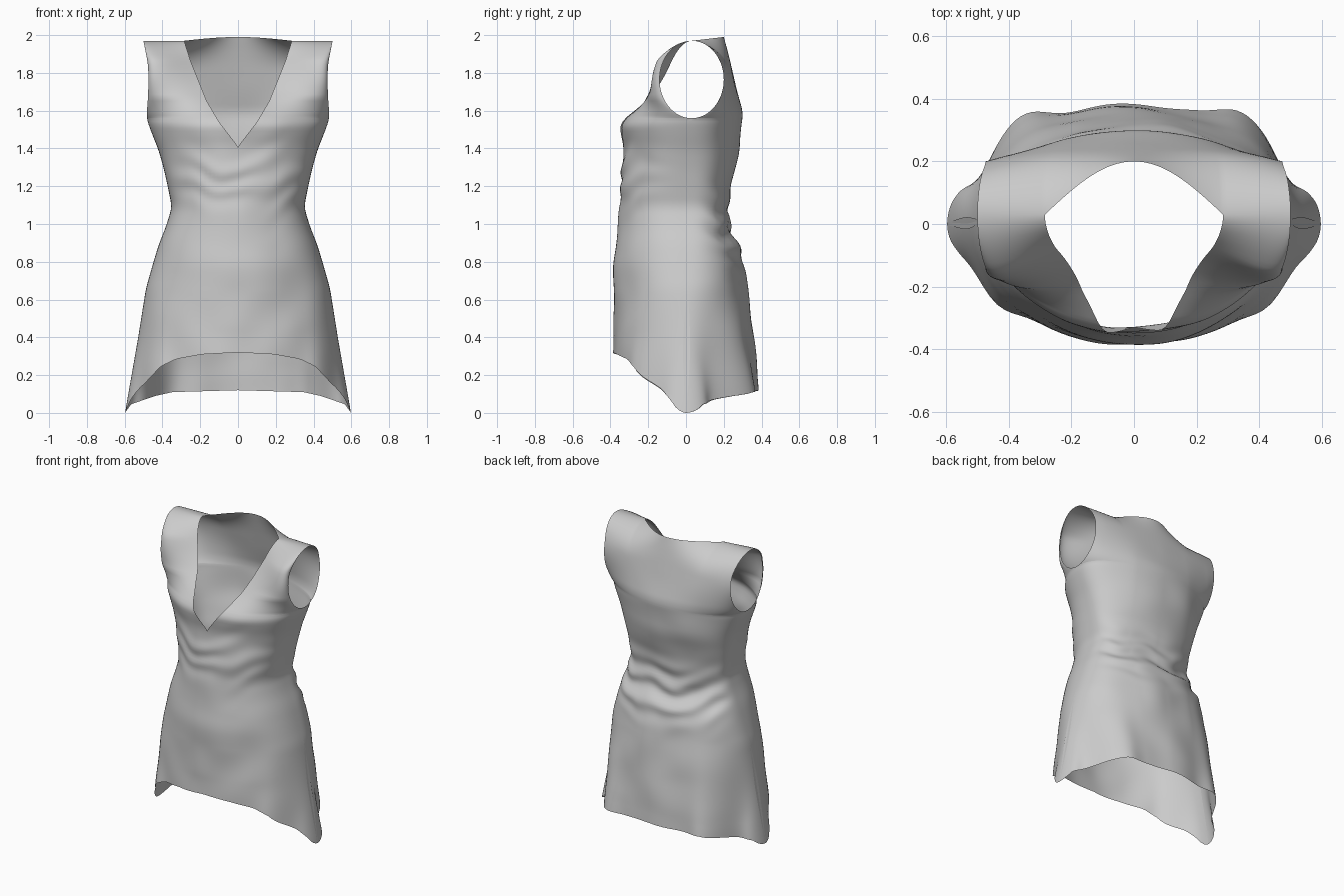
import bpy, bmesh
from math import sin, cos, pi, asin, sqrt, exp
from mathutils import Vector, noise

if "Cube" in bpy.data.objects:
    bpy.data.objects.remove(bpy.data.objects["Cube"])

# Profiles by height: half width, front depth, back depth, neckline half width
WIDTH = [(0, .6), (.2, .565), (.4, .53), (.67, .487), (.8, .45), (.9, .42), (1.0, .38), (1.1, .35),
         (1.2, .37), (1.3, .392), (1.4, .42), (1.5, .46), (1.57, .485), (1.7, .475), (1.85, .475), (2, .505)]
FRONT = [(0, -.385), (.33, -.385), (.8, -.38), (1.0, -.36), (1.2, -.345), (1.42, -.33),
         (1.48, -.345), (1.55, -.355), (1.62, -.27), (1.7, -.18), (1.8, -.1), (1.87, -.055), (1.95, -.005), (1.98, .03)]
BACK = [(0, .385), (.13, .385), (.4, .36), (.6, .335), (.78, .31), (.86, .295), (1.0, .22),
        (1.2, .235), (1.4, .285), (1.6, .30), (1.8, .25), (1.9, .225), (1.98, .2)]
NECK = [(1.42, 0), (1.55, .1), (1.66, .165), (1.87, .25), (1.98, .285)]
HEM_F = [(0, .33), (.35, .32), (.6, .295), (.74, .255), (.83, .19), (.92, .13), (.97, .08), (1, .01)]
HEM_B = [(0, .13), (.6, .12), (.75, .1), (.87, .075), (.96, .055), (1, .01)]

ARM_Z, ARM_H, ARM_Y, ARM_D = 1.775, .205, .03, .17   # armhole oval
PIT, TOP = ARM_Z - ARM_H, ARM_Z + ARM_H


def lin(table, v):
    if v <= table[0][0]:
        return table[0][1]
    for (a, fa), (b, fb) in zip(table, table[1:]):
        if v <= b:
            return fa + (fb - fa) * (v - a) / (b - a)
    return table[-1][1]


def soft(table, v, r=.03):
    r = min(r, max(0, TOP - v))
    return sum(lin(table, v + k * r) for k in (-1, -.5, 0, .5, 1)) / 5


def gauss(v, c, r):
    return exp(-((v - c) / r) ** 2)


def point(level, q, side, back):
    """Point on the cloth; q runs from the centre or neckline to the side."""
    top_s = NECK[-1][1] / soft(WIDTH, TOP)
    if back:
        inner = asin(top_s)
        th = inner * q * 2 if q < .5 else inner + (pi / 2 - inner) * (q - .5) * 2
    else:
        inner = asin(lin(NECK, level) / soft(WIDTH, level))
        th = inner + (pi / 2 - inner) * q
    s, c = sin(th), max(0, cos(th))
    hem = lin(HEM_B if back else HEM_F, s)
    z = hem + (level / .6) * (.6 - hem) if level < .6 else level
    x = side * soft(WIDTH, z) * s
    ax = abs(x)
    sign = 1 if back else -1
    # side seam below the armpit, armhole edge (distance k from the seam) above it
    seam = ARM_Y * min(1, z / PIT)
    k = ARM_D * sqrt(max(0, 1 - ((z - ARM_Z) / ARM_H) ** 2)) if z > PIT else 0
    depth = abs(soft(BACK if back else FRONT, z) - seam)
    flat = c ** (1 - .25 * gauss(z, 1.1, .4))
    rise = max(0, (z - 1.82) / (TOP - 1.82))
    bump = cos(pi / 2 * min(s / top_s, 1))
    if back:
        flat += (bump - flat) * rise ** 2
    y = seam + sign * sqrt(max(0, k * k + (depth * depth - k * k) * flat * flat))
    low = max(0, 1 - z / .7)
    wob = noise.noise(Vector((x * 5, z * 4, 1 if back else 5)))
    if back:
        z += .02 * bump * rise
        y += low * (.05 * gauss(ax, .35, .09) - .07 * gauss(ax, .5, .06))
        # hanging folds at the small of the back
        phase = z - .7 * x * x + .1 * x + .06 * wob
        power = (.7 + .9 * noise.noise(Vector((x * 3, z * 5, 7)))) * gauss(z, .96 + .5 * x * x, .15)
        y += .02 * sin(2 * pi * phase / .14) * power * min(1, c * 1.6)
    else:
        y += low * (.035 * gauss(ax, .52, .05) - .03 * gauss(ax, .42, .06))
        if z > 1.58:
            y -= .045 * sin(pi * q) * min(1, (z - 1.58) / .1) * min(1, (TOP - z) / .1)
        # soft creases spreading down from the bust
        phase = z - .3 * ax + .09 * wob
        y += .005 * sin(2 * pi * phase / .15) * gauss(z, 1.25, .17) * min(1, c * 1.5)
    # gentle crumpling
    amp = min(1, max(0, (1.9 - z) / .3)) * min(1, c * 2)
    y += .012 * amp * noise.noise(Vector((x * 5, z * 4.5, 9 if back else 3)))
    return (x, y, z)


levels = [.6 * i / 16 for i in range(16)] + [.6 + (PIT - .6) * i / 56 for i in range(56)]
levels += [ARM_Z - ARM_H * cos(pi * i / 32) for i in range(33)]

bm = bmesh.new()
for back in (False, True):
    cols = 56 if back else 28
    for side in (1, -1):
        grid = [[bm.verts.new(point(l, j / cols, side, back)) for j in range(cols + 1)] for l in levels]
        for lo, hi in zip(grid, grid[1:]):
            for j in range(cols):
                quad = [lo[j], lo[j + 1], hi[j + 1], hi[j]]
                bm.faces.new(quad if (side > 0) != back else quad[::-1])
# Sew centre, side and shoulder seams
bmesh.ops.remove_doubles(bm, verts=bm.verts, dist=.0008)
bmesh.ops.recalc_face_normals(bm, faces=bm.faces)
mesh = bpy.data.meshes.new("dress")
bm.to_mesh(mesh)
bm.free()
dress = bpy.data.objects.new("dress", mesh)
bpy.context.collection.objects.link(dress)
# Stand the lowest hem point on the ground
low = min(v.co.z for v in mesh.vertices)
for v in mesh.vertices:
    v.co.z -= low
bpy.context.view_layer.objects.active = dress
dress.select_set(True)
bpy.ops.object.shade_smooth_by_angle(angle=1.0)
